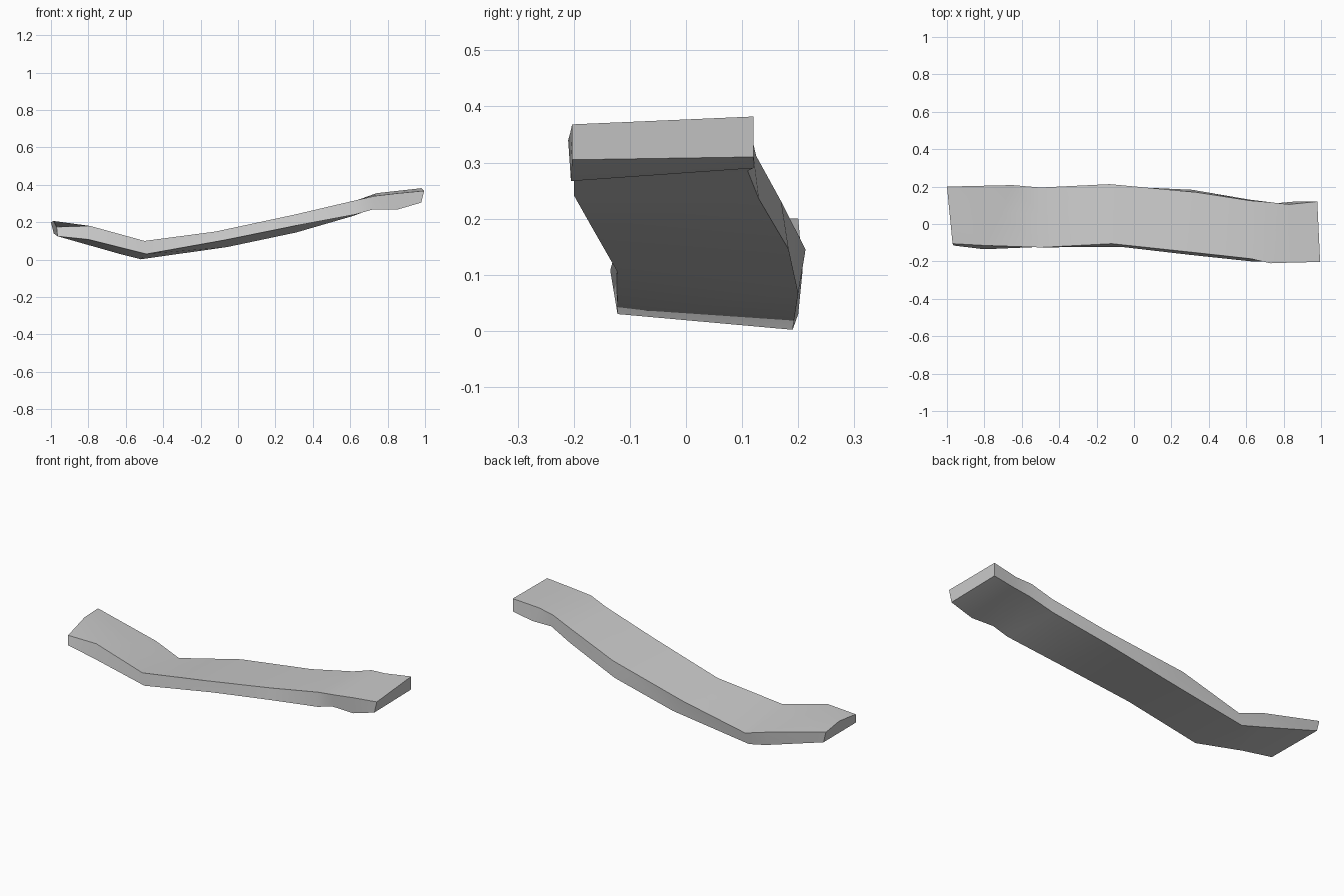
import bpy
import bmesh
import math
from mathutils import Vector

default_cube = bpy.data.objects.get("Cube")
if default_cube:
    bpy.data.objects.remove(default_cube, do_unlink=True)


def make_material(name, value):
    material = bpy.data.materials.new(name)
    material.use_nodes = True
    colour = (value, value, value, 1)
    material.diffuse_color = colour
    shader = material.node_tree.nodes["Principled BSDF"]
    shader.inputs["Base Color"].default_value = colour
    return material


# Long edges of the bent plank, each running from the low end to the high end
front_top = [(-.97, -.105, .175), (-.79, -.115, .18), (-.5, -.125, .1),
             (-.12, -.105, .15), (.3, -.15, .24), (.62, -.185, .315),
             (.73, -.21, .34), (.85, -.206, .354), (.995, -.203, .368)]
front_bottom = [(-.965, -.115, .125), (-.8, -.135, .108), (-.49, -.122, .03),
                (-.07, -.122, .105), (.3, -.165, .18), (.63, -.2, .242),
                (.72, -.2, .268), (.85, -.205, .267), (.98, -.203, .305)]
back_top = [(-1, .2, .2), (-.65, .208, .11), (-.5, .195, .06),
            (-.13, .213, .145), (.33, .17, .23), (.62, .125, .312),
            (.74, .115, .355), (.83, .105, .365), (.98, .12, .382)]
back_bottom = [(-.985, .2, .14), (-.63, .2, .03), (-.52, .19, .002),
               (-.06, .2, .067), (.31, .183, .145), (.62, .13, .235),
               (.75, .11, .285), (.86, .12, .29), (.98, .12, .31)]


def build_plank(name, material):
    mesh = bpy.data.meshes.new(name)
    bm = bmesh.new()
    rings = []
    # One cross-section per station, with a centre point along the top
    for i, corners in enumerate(zip(front_bottom, back_bottom, back_top, front_top)):
        fb, bb, bt, ft = (Vector(c) for c in corners)
        crown = bt.lerp(ft, .45)
        if i == 0:
            crown.z += .018
        rings.append([bm.verts.new(p) for p in (fb, bb, bt, crown, ft)])
    # Skin between neighbouring cross-sections
    for a, b in zip(rings, rings[1:]):
        for j in range(len(a)):
            k = (j + 1) % len(a)
            bm.faces.new((a[j], a[k], b[k], b[j]))
    # End caps
    bm.faces.new(rings[0])
    bm.faces.new(rings[-1])
    bmesh.ops.recalc_face_normals(bm, faces=bm.faces[:])
    bm.to_mesh(mesh)
    bm.free()
    mesh.materials.append(material)
    plank = bpy.data.objects.new(name, mesh)
    bpy.context.collection.objects.link(plank)
    return plank


plank = build_plank("bent_plank", make_material("plain grey", .6))

# Soft shading along the bends, crisp long edges
bpy.ops.object.select_all(action="DESELECT")
plank.select_set(True)
bpy.context.view_layer.objects.active = plank
bpy.ops.object.shade_smooth_by_angle(angle=math.radians(40))
